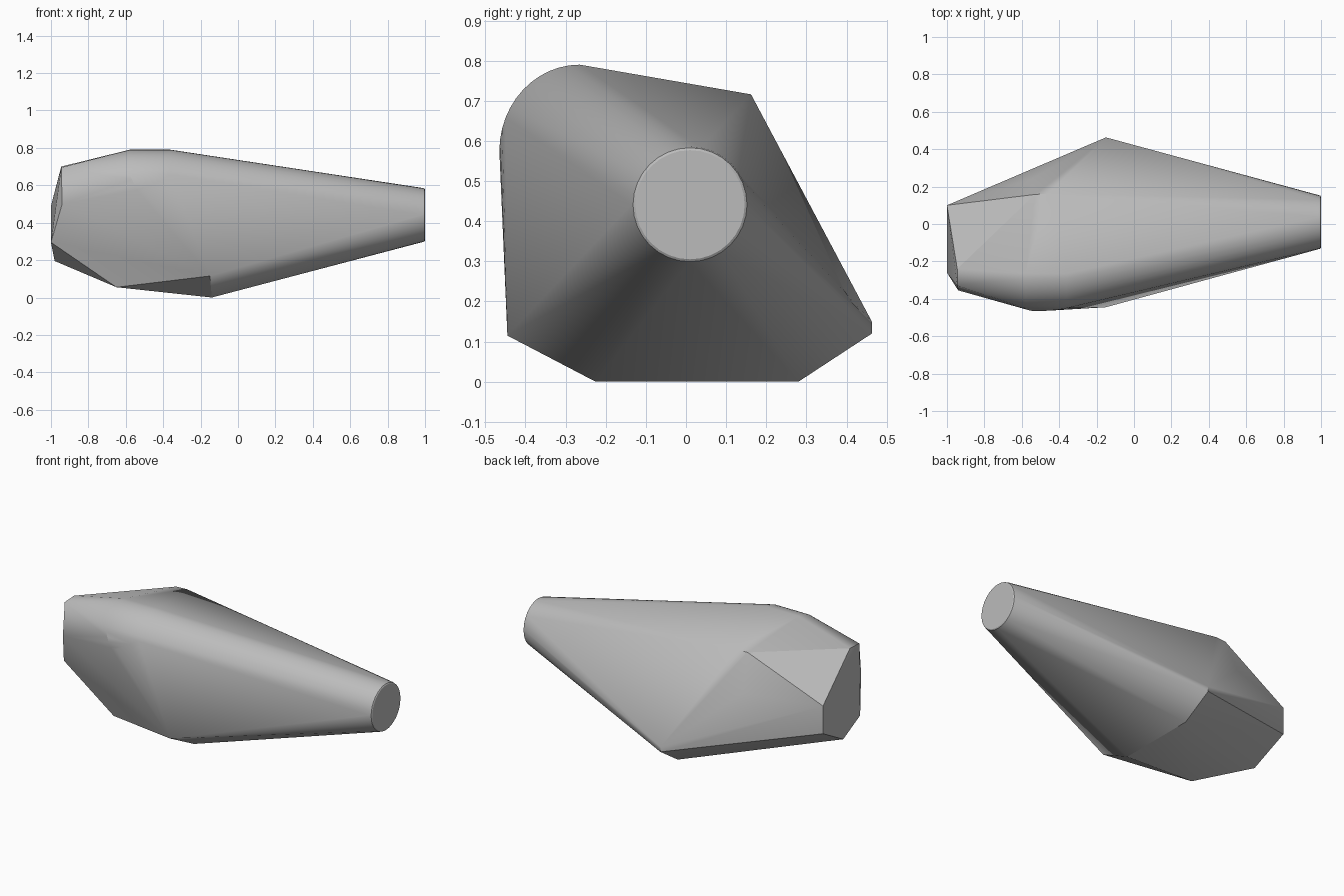
import bpy, bmesh
from math import sin, cos, radians, tau

cube = bpy.data.objects.get("Cube")
if cube:
    bpy.data.objects.remove(cube, do_unlink=True)

grey = bpy.data.materials.new("light grey")
grey.use_nodes = True
tone = (0.5, 0.5, 0.5, 1)
grey.diffuse_color = tone
grey.node_tree.nodes["Principled BSDF"].inputs["Base Color"].default_value = tone


def ring(x, radius, sides=32):
    """Circle of points facing along x."""
    return [(x, 0.01 + radius * cos(tau * i / sides), 0.441 + radius * sin(tau * i / sides))
            for i in range(sides)]


# Round nose with a softly rounded rim
points = ring(0.985, 0.145) + ring(0.996, 0.142) + ring(1.0, 0.136)

# Rounded shoulder along the upper front side
for i in range(13):
    a = radians(90 * i / 12)
    low = max(0, 1 - i / 3)
    y, z = -0.265 - 0.2 * cos(a), 0.575 + 0.215 * sin(a)
    points += [(-0.36 - 0.14 * low, y, z), (-0.58 + 0.04 * low, y, z)]

# Belly: widest corners and underside
points += [(-0.15, 0.463, 0.15), (-0.15, 0.463, 0.12),
           (-0.14, 0.28, 0), (-0.14, -0.225, 0),
           (-0.15, -0.445, 0.115), (-0.65, -0.276, 0.055)]

# Upper back ridge and back facet
points += [(-0.53, 0.158, 0.715), (-0.46, 0.162, 0.716), (-0.55, 0.24, 0.5)]

# Faceted tail cap
points += [(-1, 0.1, 0.49), (-1, 0.1, 0.32), (-0.98, -0.125, 0.195),
           (-1, -0.26, 0.295), (-0.94, -0.355, 0.5),
           (-0.945, -0.33, 0.695), (-0.945, -0.24, 0.7)]

# Wrap all of the outlines in one closed shell
bm = bmesh.new()
for p in points:
    bm.verts.new(p)
hull = bmesh.ops.convex_hull(bm, input=bm.verts)
loose = [v for v in bm.verts if not v.link_faces]
bmesh.ops.delete(bm, geom=loose, context="VERTS")
bmesh.ops.dissolve_limit(bm, angle_limit=radians(1), verts=bm.verts, edges=bm.edges)
bmesh.ops.recalc_face_normals(bm, faces=bm.faces)
mesh = bpy.data.meshes.new("faceted_body")
bm.to_mesh(mesh)
bm.free()

body = bpy.data.objects.new("faceted_body", mesh)
bpy.context.collection.objects.link(body)
mesh.materials.append(grey)
bpy.context.view_layer.objects.active = body
body.select_set(True)
bpy.ops.object.shade_smooth_by_angle(angle=radians(18))
